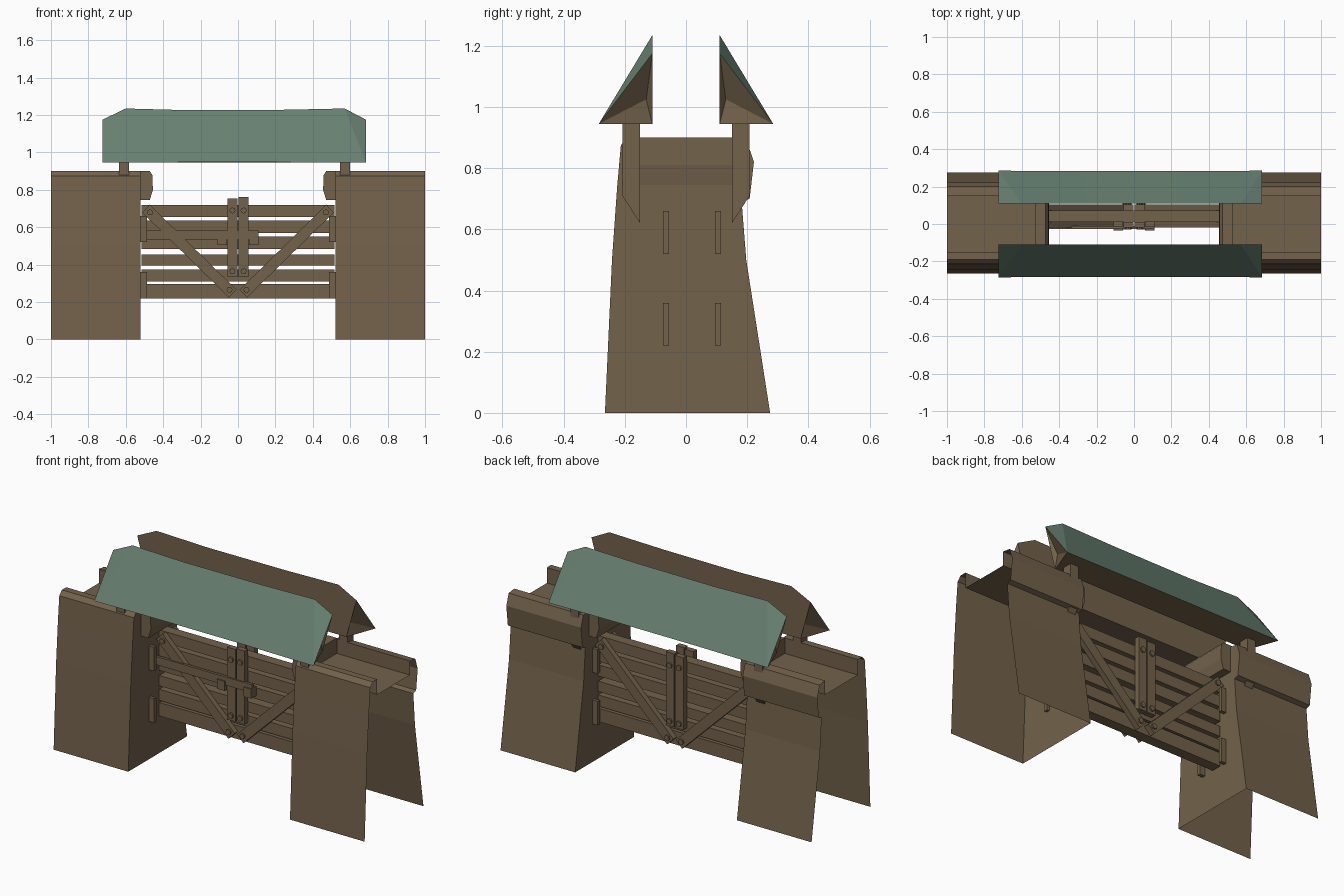
import bpy, bmesh, math
from mathutils import Matrix, Vector

if "Cube" in bpy.data.objects:
    bpy.data.objects.remove(bpy.data.objects["Cube"])


def material(name, rgb):
    m = bpy.data.materials.new(name)
    m.diffuse_color = (*rgb, 1)
    m.use_nodes = True
    m.node_tree.nodes["Principled BSDF"].inputs["Base Color"].default_value = m.diffuse_color
    return m


BROWN = material("brown_wood", (0.17, 0.122, 0.070))
GREEN = material("green_roof", (0.135, 0.215, 0.165))


def finish(name, bm, mats=(BROWN,), fix=True):
    if fix:
        bmesh.ops.recalc_face_normals(bm, faces=bm.faces)
    me = bpy.data.meshes.new(name)
    bm.to_mesh(me)
    bm.free()
    for m in mats:
        me.materials.append(m)
    ob = bpy.data.objects.new(name, me)
    bpy.context.collection.objects.link(ob)
    return ob


def add_box(bm, x, y, z, angle=0.0):
    """Box from (min, max) ranges, optionally turned about its own y axis."""
    c = Vector([(a + b) / 2 for a, b in (x, y, z)])
    s = [b - a for a, b in (x, y, z)]
    mat = Matrix.Translation(c) @ Matrix.Rotation(angle, 4, 'Y') @ Matrix.Diagonal((*s, 1))
    bmesh.ops.create_cube(bm, size=1, matrix=mat)


# Wall cross-section (y, z): front foot, parapet, walkway, overhanging coping, back foot
WALL = [(-.265, 0), (-.242, .5), (-.225, .74), (-.213, .875), (-.19, .9), (-.15, .9),
        (-.15, .81), (.15, .81), (.15, .892), (.2, .885), (.222, .82), (.208, .7),
        (.182, .69), (.197, .5), (.275, 0)]
# Cap on the inner end (x, z)
CAP = [(.52, .745), (.472, .745), (.455, .80), (.458, .88), (.472, .9), (.53, .9), (.53, .81)]


def wall(name, s):
    bm = bmesh.new()
    inner = [bm.verts.new((s * .52, y, z)) for y, z in WALL]
    outer = [bm.verts.new((s * 1.0, y, z)) for y, z in WALL]
    for i in range(len(WALL) - 1):
        bm.faces.new((inner[i], inner[i + 1], outer[i + 1], outer[i]))
    bm.faces.new(inner)
    finish(name, bm)


def cap(name, s):
    bm = bmesh.new()
    a = [bm.verts.new((s * x, -.15, z)) for x, z in CAP]
    b = [bm.verts.new((s * x, .15, z)) for x, z in CAP]
    n = len(CAP)
    for i in range(n):
        bm.faces.new((a[i], a[(i + 1) % n], b[(i + 1) % n], b[i]))
    bm.faces.new(a)
    bm.faces.new(b[::-1])
    finish(name, bm)


for side, s in (("left", -1), ("right", 1)):
    wall(side + "_wall", s)
    cap(side + "_wall_cap", s)
    # guide strips that hold the gate
    bm = bmesh.new()
    for y in (-.065, .105):
        for z in ((.22, .36), (.52, .66)):
            add_box(bm, sorted((s * .487, s * .535)), (y - .01, y + .01), z)
    finish(side + "_gate_guides", bm)


# Roof posts with slanted feet
def post(name, x, s):
    bm = bmesh.new()
    prof = [(.15, .62), (.208, .71), (.208, .96), (.15, .96)]
    a = [bm.verts.new((x - .026, s * y, z)) for y, z in prof]
    b = [bm.verts.new((x + .026, s * y, z)) for y, z in prof]
    for i in range(4):
        bm.faces.new((a[i], a[(i + 1) % 4], b[(i + 1) % 4], b[i]))
    bm.faces.new(a)
    bm.faces.new(b[::-1])
    finish(name, bm)


# Roof: green sloping panel, brown back, underside and recessed ends
def roof(name, s):
    bm = bmesh.new()
    cx = -.02

    def v(x, y, z):
        return bm.verts.new((cx + x, s * y, z))

    eave = [v(-.705, .285, .945), v(-.25, .283, .948), v(.25, .283, .948), v(.705, .285, .945)]
    ridge = [v(-.58, .11, 1.235), v(-.25, .11, 1.226), v(.25, .11, 1.228), v(.59, .11, 1.235)]
    corner = [v(-.705, .11, 1.175), v(.705, .11, 1.175)]
    recess = [v(-.64, .13, 1.025), v(.64, .13, 1.025)]
    low = [v(-.64, .11, .945), v(.64, .11, .945)]
    green = [bm.faces.new((eave[i], eave[i + 1], ridge[i + 1], ridge[i])) for i in range(3)]
    green.append(bm.faces.new((eave[0], ridge[0], corner[0])))
    green.append(bm.faces.new((eave[3], corner[1], ridge[3])))
    for f in green:
        f.material_index = 1
    bm.faces.new((low[0], low[1], corner[1], *ridge[::-1], corner[0]))
    bm.faces.new((*eave, low[1], low[0]))
    for e, k in ((eave[0], 0), (eave[3], 1)):
        bm.faces.new((e, corner[k], recess[k]))
        bm.faces.new((e, recess[k], low[k]))
        bm.faces.new((corner[k], low[k], recess[k]))
    finish(name, bm, (BROWN, GREEN))


for side, s in (("front", -1), ("back", 1)):
    roof(side + "_roof", s)
    post(side + "_left_post", -.61, s)
    post(side + "_right_post", .572, s)

# Gate planks
bm = bmesh.new()
for z in ((.655, .72), (.57, .635), (.485, .55), (.395, .455), (.31, .375), (.22, .298)):
    add_box(bm, (-.515, .515), (.012, .073), z)
finish("gate_planks", bm)

# Braces, centre boards and bolts on both faces of the gate
for side, y in (("front", (-.02, .012)), ("back", (.073, .105))):
    braces, boards, bolts = bmesh.new(), bmesh.new(), bmesh.new()
    ym = y[0] if side == "front" else y[1]
    spots = []
    for s in (-1, 1):
        p, q = Vector((s * .492, .70)), Vector((s * .028, .245))
        c, d = (p + q) / 2, p - q
        L = d.length
        add_box(braces, (c.x - L / 2, c.x + L / 2), y, (c.y - .029, c.y + .029),
                -math.atan2(d.y, d.x))
        top = .762 if s > 0 else .755
        add_box(boards, sorted((s * .003, s * .056)), y, (.335, top))
        spots += [(s * .47, .68), (s * .045, .265), (s * .03, .69), (s * .03, .365)]
    for x, z in spots:
        m = Matrix.Translation((x, ym, z)) @ Matrix.Rotation(math.pi / 2, 4, 'X')
        bmesh.ops.create_cone(bolts, cap_ends=True, segments=8, radius1=.016, radius2=.016,
                              depth=.018, matrix=m)
    finish(side + "_braces", braces)
    finish(side + "_centre_boards", boards)
    finish(side + "_bolts", bolts)

# Sliding latch bar with its two brackets
bm = bmesh.new()
add_box(bm, (-.515, .11), (-.028, -.012), (.535, .583))
finish("latch_bar", bm)
bm = bmesh.new()
for x in ((-.11, -.06), (.06, .11)):
    add_box(bm, x, (-.036, .012), (.505, .56))
finish("latch_brackets", bm)
